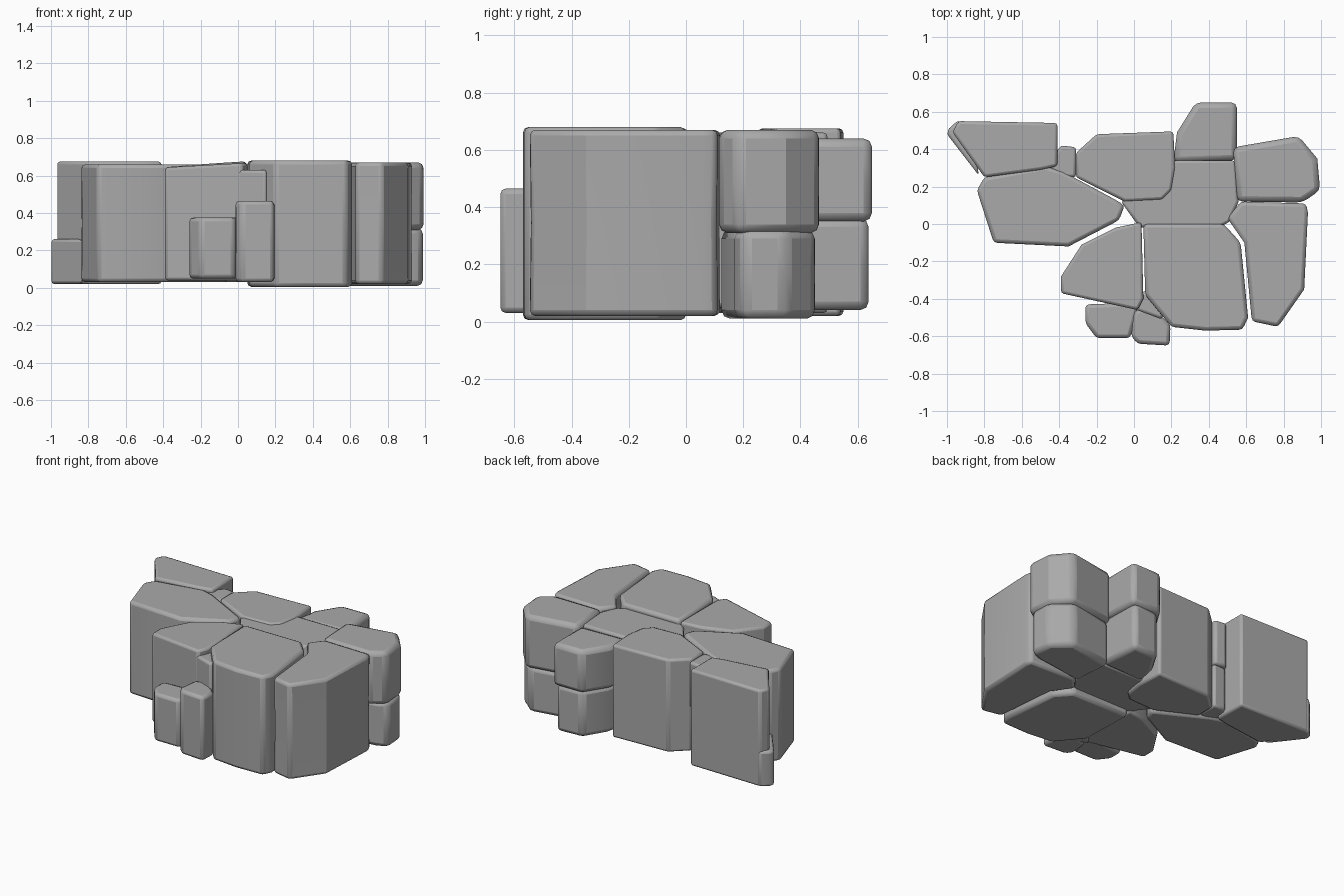
import bpy, bmesh
from math import radians
from mathutils import Vector

cube = bpy.data.objects.get("Cube")
if cube:
    bpy.data.objects.remove(cube, do_unlink=True)

# One plain rock colour
grey = bpy.data.materials.new("rock grey")
grey.use_nodes = True
colour = (0.4, 0.4, 0.4, 1)
grey.diffuse_color = colour
shader = grey.node_tree.nodes["Principled BSDF"]
shader.inputs["Base Color"].default_value = colour
shader.inputs["Roughness"].default_value = 0.9


def stone(name, low, high, outline, tilt=(0, 0), edge=0.015, waist=1.0):
    """Extrude an outline into a chipped block; tilt slopes its top, waist pinches its middle."""
    bm = bmesh.new()
    centre = sum((Vector(p) for p in outline), Vector((0, 0))) / len(outline)
    rings = []
    for level, scale in ((0, 1), (0.5, waist), (1, 1)):
        ring = []
        for p in outline:
            offset = (Vector(p) - centre) * scale
            z = low + (high - low) * level
            if level == 1:
                z += offset.dot(Vector(tilt))
            ring.append(bm.verts.new((*(centre + offset), z)))
        rings.append(ring)
    bm.faces.new(rings[0])
    bm.faces.new(rings[-1])
    count = len(outline)
    for a, b in zip(rings, rings[1:]):
        for i in range(count):
            j = (i + 1) % count
            bm.faces.new((a[i], a[j], b[j], b[i]))
    bmesh.ops.recalc_face_normals(bm, faces=bm.faces)
    mesh = bpy.data.meshes.new(name)
    bm.to_mesh(mesh)
    bm.free()
    mesh.materials.append(grey)
    obj = bpy.data.objects.new(name, mesh)
    bpy.context.collection.objects.link(obj)
    bevel = obj.modifiers.new("worn edges", "BEVEL")
    bevel.width = edge
    bevel.segments = 2
    bevel.limit_method = "ANGLE"
    bevel.angle_limit = radians(35)
    bpy.ops.object.select_all(action="DESELECT")
    obj.select_set(True)
    bpy.context.view_layer.objects.active = obj
    bpy.ops.object.shade_smooth_by_angle(angle=radians(32))
    return obj


# Left wing of the outcrop
stone("far_left_rock", .02, .675,
      [(-.97, .49), (-.94, .55), (-.41, .54), (-.41, .31), (-.5, .29), (-.8, .25)])
stone("far_left_toe", .02, .26,
      [(-1, .48), (-.99, .51), (-.94, .555), (-.86, .5), (-.83, .26)])
stone("left_rock", .03, .66,
      [(-.84, .18), (-.8, .25), (-.47, .31), (-.38, .28), (-.1, .13), (-.05, .1),
       (-.08, .02), (-.35, -.12), (-.75, -.1)], edge=.02)
stone("left_gap_upper_stone", .34, .65,
      [(-.47, .31), (-.39, .42), (-.31, .41), (-.31, .25), (-.38, .25)])
stone("left_gap_lower_stone", .04, .34,
      [(-.45, .3), (-.4, .4), (-.31, .4), (-.31, .25), (-.38, .25)])

# Middle of the outcrop
stone("back_middle_rock", .03, .66,
      [(-.31, .25), (-.31, .38), (-.2, .48), (.21, .495), (.22, .3), (.2, .18),
       (.15, .13), (-.05, .12)])
stone("core_rock", .05, .65,
      [(-.07, .12), (.2, .34), (.54, .34), (.56, .12), (.51, .01), (.45, -.02), (.03, -.02)])

# Back knob in two tiers
stone("back_knob_upper", .35, .64,
      [(.21, .33), (.23, .49), (.33, .65), (.55, .65), (.55, .34)], edge=.03)
stone("back_knob_lower", .04, .36,
      [(.22, .33), (.25, .48), (.34, .63), (.53, .64), (.54, .34)], edge=.03)

# Right back shoulder in two tiers
stone("right_shoulder_upper", .31, .67,
      [(.53, .41), (.88, .47), (.98, .35), (.995, .18), (.9, .115), (.55, .12)], edge=.03)
stone("right_shoulder_lower", .01, .32,
      [(.54, .4), (.86, .455), (.98, .35), (.99, .2), (.92, .17), (.56, .12)], edge=.03)

# Front right faces
stone("right_rock", .02, .67,
      [(.5, .03), (.57, .12), (.92, .11), (.93, .06), (.91, -.35), (.77, -.55),
       (.63, -.52), (.59, -.1)], edge=.02, waist=.99)
stone("front_rock", .005, .68,
      [(.05, 0), (.48, 0), (.57, -.1), (.61, -.5), (.58, -.565), (.38, -.57),
       (.2, -.55), (.06, -.38)], edge=.02)
stone("front_left_rock", .04, .66,
      [(-.1, -.02), (.04, .01), (.05, -.4), (.02, -.46), (-.39, -.37), (-.39, -.28),
       (-.28, -.11)], tilt=(.06, .02))

# Small stones at the foot
stone("foot_left_stone", .05, .375,
      [(-.26, -.43), (-.26, -.53), (-.2, -.61), (-.02, -.61), (.01, -.5), (.02, -.42)], edge=.02)
stone("foot_right_stone", .03, .465,
      [(-.015, -.6), (.02, -.64), (.19, -.65), (.195, -.54), (.08, -.43), (0, -.47)], edge=.02)
stone("foot_back_sliver", .03, .63,
      [(-.01, -.45), (.15, -.51), (.16, -.45), (.06, -.35)])
